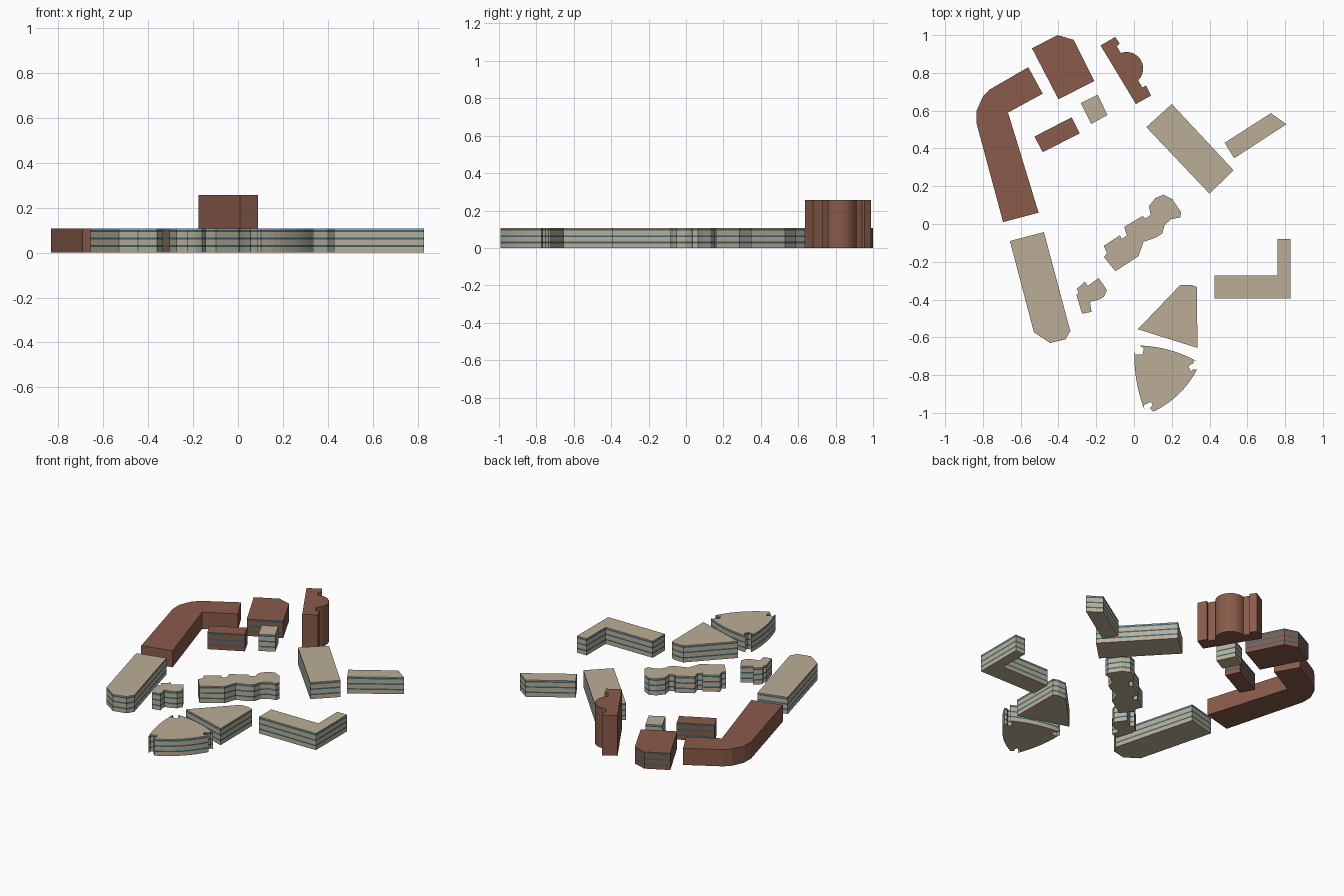
import bpy, bmesh, math
from mathutils import Vector

LOW, TALL = 0.107, 0.257
BANDS = (0.029, 0.063, 0.097)   # centre heights of the window strips
BAND_H = 0.009


def material(name, rgb):
    m = bpy.data.materials.new(name)
    m.diffuse_color = (*rgb, 1)
    return m


STONE = material("stone", (0.50, 0.42, 0.31))
BRICK = material("brick", (0.25, 0.105, 0.07))
GLASS = material("glass", (0.03, 0.14, 0.19))


def bow(p, q, bulge, n=10):
    """Circular arc from p to q, bulging to the left of travel."""
    p, q = Vector(p), Vector(q)
    half = (q - p).length / 2
    r = (half * half + bulge * bulge) / (2 * bulge)
    along = (q - p).normalized()
    out = Vector((-along.y, along.x))
    centre = (p + q) / 2 + out * (bulge - r)
    a = math.acos((r - bulge) / r)
    return [tuple(centre + along * r * math.sin(t) + out * r * math.cos(t))
            for t in (-a + 2 * a * i / n for i in range(n + 1))]


def building(name, outline, mat, windows=True, height=LOW):
    """Extruded footprint, walls split into floors with glass strips."""
    levels = [0]
    if windows:
        for z in BANDS:
            levels += [z - BAND_H / 2, z + BAND_H / 2]
    levels.append(height)
    bm = bmesh.new()
    rings = [[bm.verts.new((x, y, z)) for x, y in outline] for z in levels]
    n = len(outline)
    for k in range(len(rings) - 1):
        lo, hi = rings[k], rings[k + 1]
        for i in range(n):
            j = (i + 1) % n
            bm.faces.new((lo[i], lo[j], hi[j], hi[i])).material_index = k % 2
    bm.faces.new(rings[0])
    bm.faces.new(rings[-1])
    bmesh.ops.recalc_face_normals(bm, faces=bm.faces[:])
    me = bpy.data.meshes.new(name)
    bm.to_mesh(me)
    bm.free()
    me.materials.append(mat)
    me.materials.append(GLASS)
    bpy.context.collection.objects.link(bpy.data.objects.new(name, me))


# Brick buildings
building("bent_wing", [(-0.56, 0.83), (-0.483, 0.69), (-0.667, 0.59), (-0.505, 0.06),
                       (-0.693, 0.01), (-0.833, 0.53), (-0.833, 0.60), (-0.80, 0.675),
                       (-0.762, 0.713)], BRICK, windows=False)
building("angled_block", [(-0.54, 0.93), (-0.405, 1.0), (-0.32, 0.975),
                          (-0.21, 0.757), (-0.40, 0.66)], BRICK)
building("small_brick_block", [(-0.527, 0.463), (-0.33, 0.565), (-0.288, 0.48),
                               (-0.483, 0.38)], BRICK)
building("tower_block", [(-0.177, 0.945), (-0.10, 0.99), (-0.075, 0.955), (-0.09, 0.94)]
         + bow((-0.07, 0.905), (0.022, 0.76), 0.07, 12)
         + [(0.045, 0.722), (0.063, 0.733), (0.09, 0.68), (0.01, 0.635)],
         BRICK, windows=False, height=TALL)

# Plain stone blocks
building("small_stone_block", [(-0.282, 0.64), (-0.193, 0.685), (-0.14, 0.577),
                               (-0.226, 0.53)], STONE)
building("wide_slab", [(0.065, 0.513), (0.20, 0.635), (0.527, 0.285), (0.40, 0.16)], STONE)
building("narrow_slab", [(0.48, 0.43), (0.725, 0.587), (0.807, 0.528), (0.53, 0.348)], STONE)
building("long_slab", [(-0.657, -0.09), (-0.477, -0.043), (-0.337, -0.567), (-0.362, -0.61),
                       (-0.445, -0.63), (-0.53, -0.573)], STONE)
building("corner_block", [(0.427, -0.273), (0.76, -0.273), (0.76, -0.08), (0.828, -0.08),
                          (0.828, -0.395), (0.427, -0.395)], STONE)

# Stepped central buildings
building("winding_block", [(-0.16, -0.115), (-0.075, -0.06), (-0.065, -0.08), (-0.038, -0.06),
                           (-0.052, -0.015), (0.045, 0.042), (0.06, 0.03), (0.088, 0.047),
                           (0.08, 0.095), (0.113, 0.137), (0.155, 0.155), (0.203, 0.132),
                           (0.23, 0.09), (0.25, 0.063), (0.245, 0.035), (0.198, 0.026),
                           (0.162, -0.005), (0.15, -0.05), (0.12, -0.07), (0.05, -0.095),
                           (0.024, -0.17), (-0.098, -0.25), (-0.16, -0.175),
                           (-0.143, -0.155)], STONE)
building("stepped_block", [(-0.303, -0.344), (-0.26, -0.305), (-0.245, -0.328), (-0.187, -0.286),
                           (-0.143, -0.35), (-0.16, -0.386), (-0.19, -0.402), (-0.233, -0.412),
                           (-0.225, -0.465), (-0.275, -0.475), (-0.305, -0.375),
                           (-0.293, -0.365)], STONE)

# Wedge and bowed fan with notched corners
building("wedge_block", [(0.02, -0.557), (0.245, -0.323), (0.305, -0.323), (0.333, -0.333),
                         (0.336, -0.656)], STONE)
building("fan_block",
         bow((0.03, -0.643), (0.33, -0.725), 0.018)
         + [(0.31, -0.722), (0.318, -0.735), (0.288, -0.752), (0.30, -0.78), (0.317, -0.768)]
         + bow((0.333, -0.772), (0.103, -0.993), 0.026)
         + [(0.085, -0.975), (0.098, -0.96), (0.09, -0.942), (0.052, -0.958)]
         + bow((0.055, -0.982), (0.003, -0.662), 0.017)
         + [(0.005, -0.69), (0.045, -0.692), (0.052, -0.66)], STONE)
